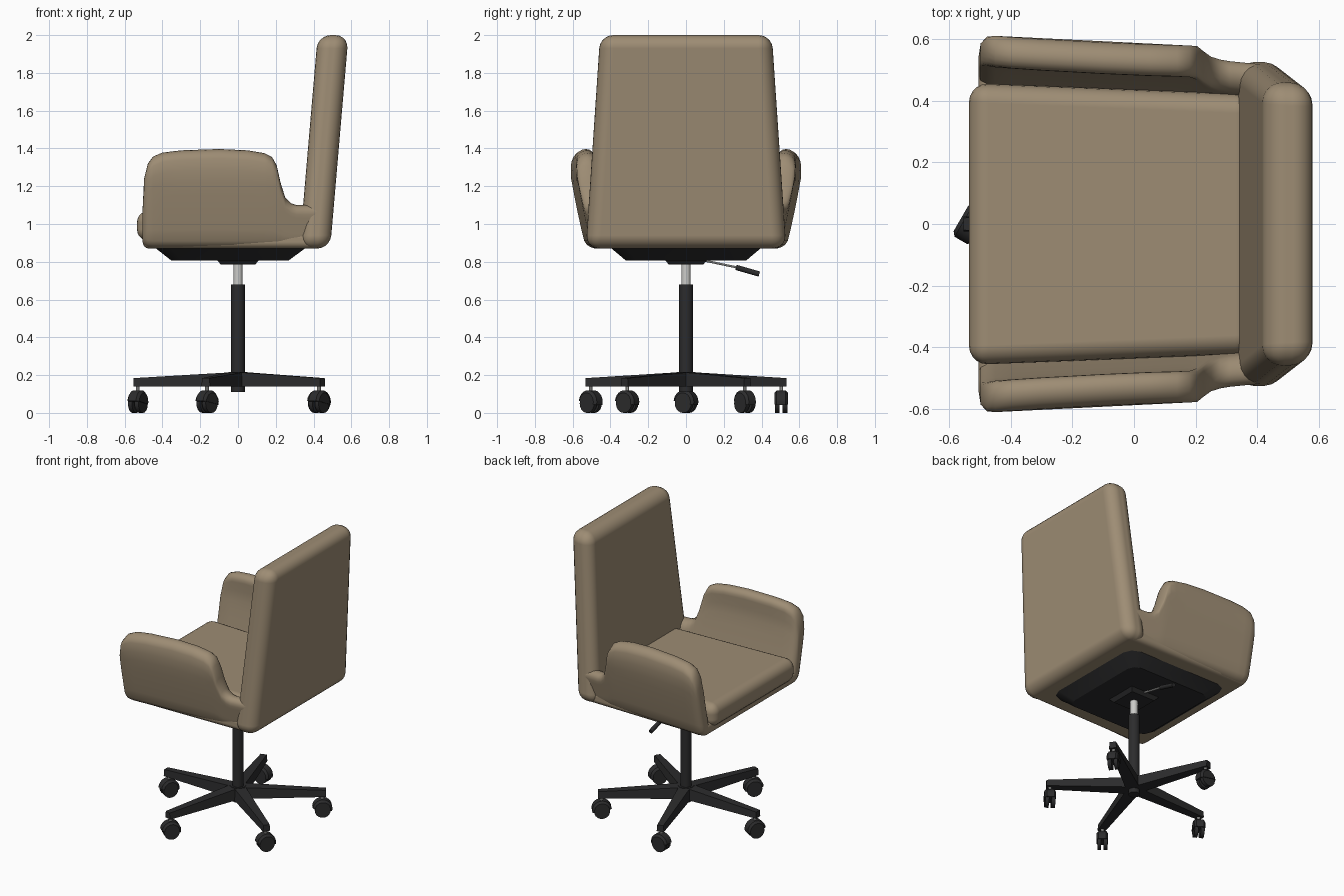
import bpy, bmesh, math
from mathutils import Vector, Matrix

if "Cube" in bpy.data.objects:
    bpy.data.objects.remove(bpy.data.objects["Cube"])


def material(name, rgb):
    m = bpy.data.materials.new(name)
    m.diffuse_color = (*rgb, 1)
    m.use_nodes = True
    m.node_tree.nodes["Principled BSDF"].inputs["Base Color"].default_value = m.diffuse_color
    return m


TAN = material("tan_fabric", (0.34, 0.265, 0.175))
BLACK = material("black_plastic", (0.025, 0.025, 0.026))
METAL = material("light_metal", (0.6, 0.6, 0.58))


def finish(name, bm, mat, angle=35, bevel=0, seg=4):
    bmesh.ops.recalc_face_normals(bm, faces=bm.faces)
    me = bpy.data.meshes.new(name)
    bm.to_mesh(me)
    bm.free()
    me.materials.append(mat)
    for p in me.polygons:
        p.use_smooth = True
    if not bevel:
        me.set_sharp_from_angle(angle=math.radians(angle))
    ob = bpy.data.objects.new(name, me)
    bpy.context.collection.objects.link(ob)
    if bevel:
        b = ob.modifiers.new("round", 'BEVEL')
        b.width, b.segments, b.limit_method = bevel, seg, 'ANGLE'
        b.harden_normals = True
    return ob


def loft(name, rings, mat, **kw):
    """Skin a list of equal-length closed rings and cap both ends."""
    bm = bmesh.new()
    vs = [[bm.verts.new(p) for p in r] for r in rings]
    n = len(vs[0])
    for a, b in zip(vs, vs[1:]):
        for i in range(n):
            bm.faces.new((a[i], a[(i + 1) % n], b[(i + 1) % n], b[i]))
    bm.faces.new(vs[0])
    bm.faces.new(vs[-1])
    return finish(name, bm, mat, **kw)


def rect(x0, x1, ya, yb, z, cut=0):
    """Horizontal rectangle, half width ya at x0 and yb at x1, optional cut corners."""
    if not cut:
        return [(x0, -ya, z), (x1, -yb, z), (x1, yb, z), (x0, ya, z)]
    c, d = cut, cut * 0.3
    half = [(x0, -ya + c), (x0 + d, -ya + d), (x0 + c, -ya),
            (x1 - c, -yb), (x1 - d, -yb + d), (x1, -yb + c)]
    return [(x, y, z) for x, y in half] + [(x, -y, z) for x, y in reversed(half)]


def rod(name, p, q, r, mat, n=20):
    p, q = Vector(p), Vector(q)
    rot = Vector((0, 0, 1)).rotation_difference(q - p)
    ring = [rot @ Vector((r * math.cos(2 * math.pi * i / n), r * math.sin(2 * math.pi * i / n), 0))
            for i in range(n)]
    return loft(name, [[p + v for v in ring], [q + v for v in ring]], mat)


# Upholstered body: backrest, seat base, cushion
loft("backrest", [rect(0.325, 0.488, 0.535, 0.525, 0.87), rect(0.422, 0.585, 0.458, 0.45, 2.0)],
     TAN, bevel=0.07, seg=5)
loft("seat_base", [rect(-0.505, 0.44, 0.515, 0.5, 0.87), rect(-0.505, 0.44, 0.515, 0.5, 0.96)],
     TAN, bevel=0.035)
loft("cushion", [rect(-0.535, 0.39, 0.457, 0.42, 0.91), rect(-0.535, 0.39, 0.457, 0.42, 1.07)],
     TAN, bevel=0.062, seg=5)

# Armrests: bulging rounded wall that dips into a valley before the backrest
BULGE = [(0.86, 0.522), (0.93, 0.545), (1.1, 0.582), (1.25, 0.61), (1.32, 0.61), (1.41, 0.597)]
STATIONS = [(-0.505, 1.08, 0.035), (-0.497, 1.24, 0.016), (-0.477, 1.32, 0.004), (-0.45, 1.357, 0),
            (-0.40, 1.378, 0), (-0.3, 1.39, 0), (-0.1, 1.397, 0), (0.05, 1.39, 0), (0.14, 1.375, 0),
            (0.18, 1.355, 0), (0.205, 1.31, 0), (0.225, 1.22, 0), (0.25, 1.14, 0),
            (0.28, 1.11, 0), (0.31, 1.1, 0), (0.42, 1.1, 0)]


def outer_y(x, z):
    y = BULGE[-1][1]
    for (z0, y0), (z1, y1) in zip(BULGE, BULGE[1:]):
        if z0 <= z <= z1:
            y = y0 + (y1 - y0) * (z - z0) / (z1 - z0)
    return y - 0.05 * (x + 0.45) - 0.05 * max(0, x - 0.2)


def arm_ring(x, top, inset, side):
    h = 0.051 - inset
    zb, zt = 0.87 + inset, top
    lo, hi = zb + 0.04, zt - 0.05
    pts = [(h, lo + (hi - lo) * i / 7) for i in range(7)]
    pts += [(h * math.cos(a), hi + 0.05 * math.sin(a)) for a in [math.pi * i / 8 for i in range(9)]]
    pts += [(-h, hi - (hi - lo) * i / 7) for i in range(1, 7)]
    pts += [(-h * math.cos(a), lo - 0.04 * math.sin(a)) for a in [math.pi * i / 6 for i in range(6)]]
    return [(x, side * (outer_y(x, z) - 0.051 + d), z) for d, z in pts]


for side, label in ((1, "left"), (-1, "right")):
    loft(label + "_armrest", [arm_ring(*s, side) for s in STATIONS], TAN, angle=60)

# Under-seat shell, mounting plate and height lever
loft("under_shell", [rect(-0.355, 0.27, 0.32, 0.32, 0.808, 0.06),
                     rect(-0.44, 0.36, 0.40, 0.40, 0.875, 0.08)], BLACK, angle=25)
loft("mount_plate", [rect(-0.09, 0.09, 0.09, 0.09, 0.785), rect(-0.115, 0.115, 0.115, 0.115, 0.812)],
     BLACK, angle=25)
rod("lever_rod", (0, 0.09, 0.808), (0, 0.28, 0.768), 0.006, METAL, 10)
rod("lever_grip", (0, 0.265, 0.77), (0, 0.388, 0.735), 0.014, BLACK, 12)

# Gas column and hub
rod("gas_piston", (0, 0, 0.66), (0, 0, 0.8), 0.024, METAL)
rod("column", (0, 0, 0.11), (0, 0, 0.68), 0.036, BLACK)
rod("hub", (0, 0, 0.14), (0, 0, 0.217), 0.05, BLACK)

# Five star legs, each with a twin-wheel caster turned its own way
for k, heading in enumerate((60, 50, 55, 40, 0)):
    ang = math.radians(180 + 72 * k)
    turn = Matrix.Rotation(ang, 4, 'Z')
    leg = loft("leg_%d" % k, [
        [(0.0, -0.045, 0.14), (0.0, 0.045, 0.14), (0.0, 0.038, 0.217), (0.0, -0.038, 0.217)],
        [(0.553, -0.024, 0.14), (0.553, 0.024, 0.14), (0.553, 0.02, 0.184), (0.553, -0.02, 0.184)]],
        BLACK, angle=25)
    leg.matrix_world = turn
    place = Matrix.Translation(turn @ Vector((0.53, 0, 0))) @ \
        Matrix.Rotation(math.radians(heading), 4, 'Z')
    parts = [rod("caster_stem_%d" % k, (0, 0, 0.1), (0, 0, 0.145), 0.01, METAL, 10)]
    for s in (-1, 1):
        parts.append(rod("caster_wheel_%d" % k, (0, s * 0.008, 0.05), (0, s * 0.032, 0.05),
                         0.05, BLACK, 20))
    arc = [math.radians(-15 + 190 * i / 12) for i in range(13)]
    parts.append(loft("caster_hood_%d" % k, [
        [(r * math.cos(a), y, 0.058 + r * math.sin(a)) for a in arc]
        for y, r in ((-0.036, 0.048), (-0.024, 0.062), (0.024, 0.062), (0.036, 0.048))],
        BLACK, angle=30))
    for p in parts:
        p.matrix_world = place
